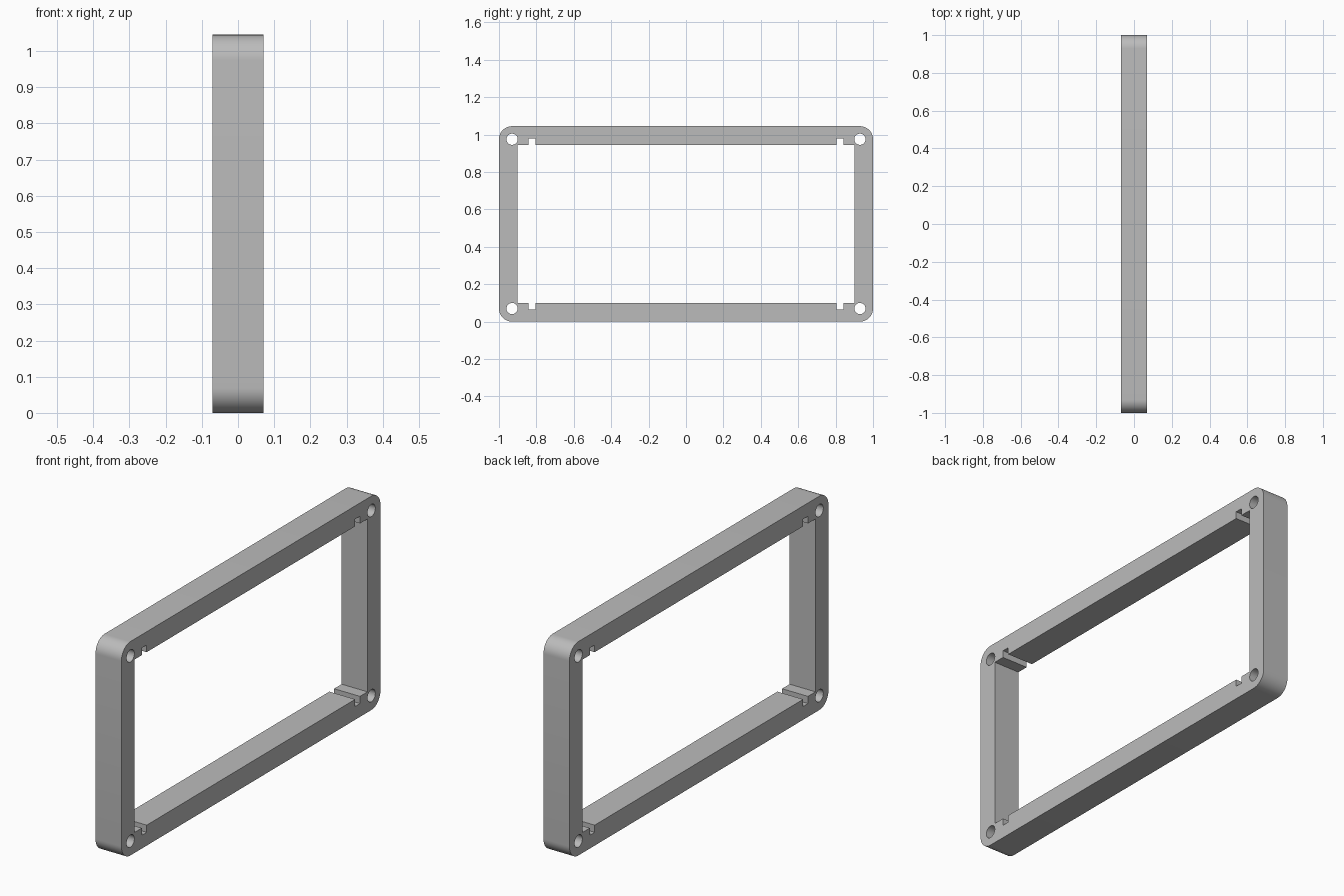
import bpy
import bmesh
import math

cube = bpy.data.objects.get("Cube")
if cube:
    bpy.data.objects.remove(cube)

DEPTH, HEIGHT = 0.14, 1.045
MID = HEIGHT / 2
CORNER = 0.07          # corner radius, concentric with the screw holes
HOLE = 0.03
WALL = 0.1
SLOT_IN, SLOT_OUT, SLOT_DEPTH = 0.805, 0.842, 0.035
hole_y, hole_z = 1 - CORNER, MID - CORNER
open_y, open_z = 1 - WALL, MID - WALL

grey = bpy.data.materials.new("plain grey")
grey.use_nodes = True
colour = (0.5, 0.5, 0.5, 1)
grey.diffuse_color = colour
grey.node_tree.nodes["Principled BSDF"].inputs["Base Color"].default_value = colour


def arc(cy, cz, radius, start, sweep, steps):
    return [(cy + radius * math.cos(start + sweep * i / steps),
             cz + radius * math.sin(start + sweep * i / steps)) for i in range(steps + 1)]


# Rounded outer outline
outer = []
for i, (sy, sz) in enumerate([(1, 1), (-1, 1), (-1, -1), (1, -1)]):
    outer += arc(sy * hole_y, sz * hole_z, CORNER, i * math.pi / 2, math.pi / 2, 12)

# Opening outline with a slot near each corner
deep = open_z + SLOT_DEPTH
quarter = [(open_y, open_z), (SLOT_OUT, open_z), (SLOT_OUT, deep),
           (SLOT_IN, deep), (SLOT_IN, open_z)]
top = quarter + [(-y, z) for y, z in reversed(quarter)]
opening = top + [(-y, -z) for y, z in top]

# Screw holes
holes = [arc(sy * hole_y, sz * hole_z, HOLE, 0, math.tau, 32)[:-1]
         for sy in (-1, 1) for sz in (-1, 1)]

# Fill the profile and extrude it through the frame depth
bm = bmesh.new()
for loop in [outer, opening] + holes:
    verts = [bm.verts.new((-DEPTH / 2, y, z + MID)) for y, z in loop]
    for a, b in zip(verts, verts[1:] + verts[:1]):
        bm.edges.new((a, b))
bmesh.ops.triangle_fill(bm, edges=bm.edges[:], use_beauty=True, normal=(-1, 0, 0))
result = bmesh.ops.extrude_face_region(bm, geom=bm.faces[:], use_keep_orig=True)
moved = [g for g in result["geom"] if isinstance(g, bmesh.types.BMVert)]
bmesh.ops.translate(bm, verts=moved, vec=(DEPTH, 0, 0))
bmesh.ops.recalc_face_normals(bm, faces=bm.faces[:])

mesh = bpy.data.meshes.new("rectangular_frame")
bm.to_mesh(mesh)
bm.free()
mesh.materials.append(grey)
frame = bpy.data.objects.new("rectangular_frame", mesh)
bpy.context.collection.objects.link(frame)

bpy.context.view_layer.objects.active = frame
frame.select_set(True)
bpy.ops.object.shade_smooth_by_angle(angle=math.radians(30))
